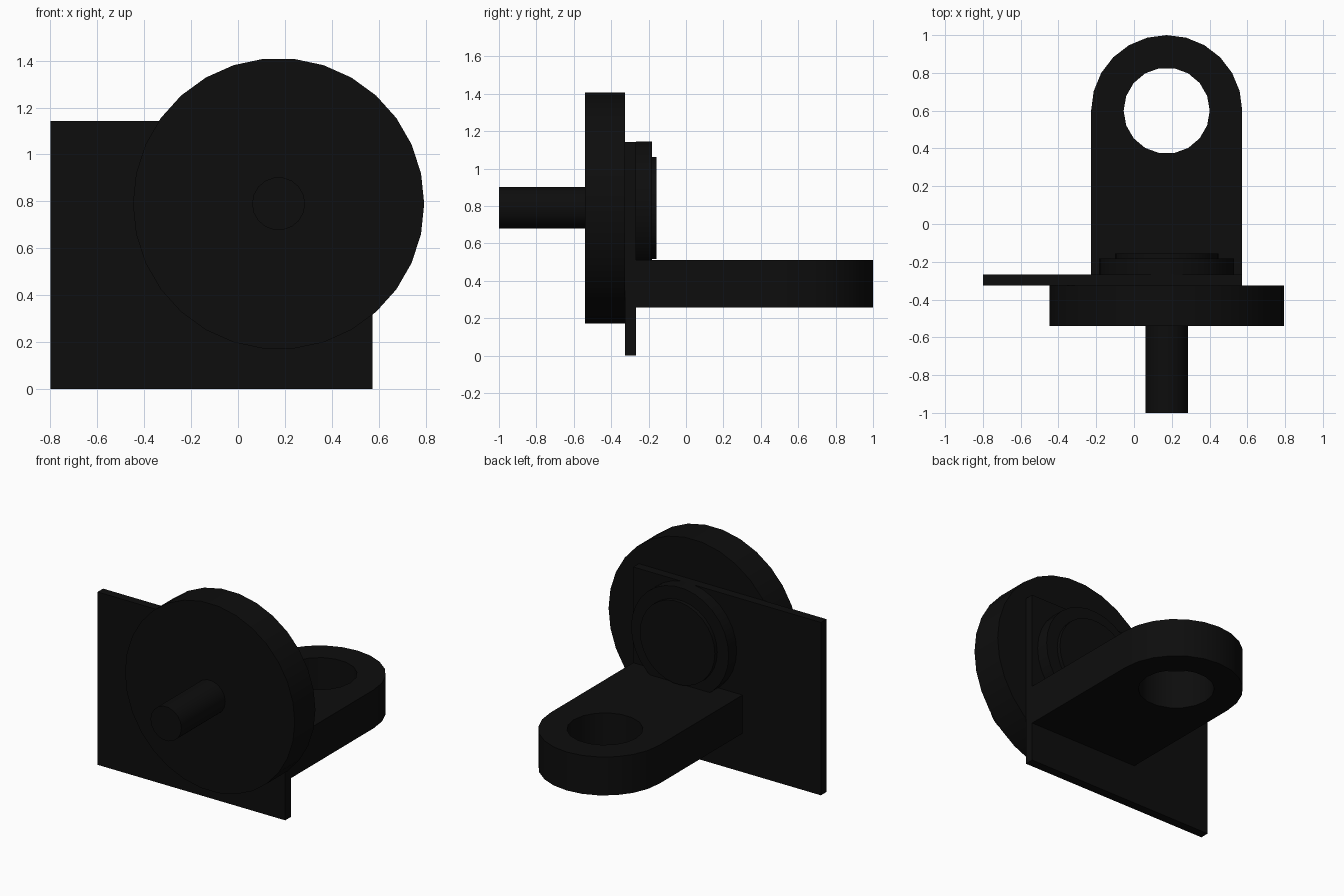
import bpy, bmesh
from math import cos, sin, tau, pi
from mathutils import Vector

if "Cube" in bpy.data.objects:
    bpy.data.objects.remove(bpy.data.objects["Cube"])

black = bpy.data.materials.new("black")
black.diffuse_color = (0.004, 0.004, 0.004, 1)
black.use_nodes = True
black.node_tree.nodes["Principled BSDF"].inputs["Base Color"].default_value = black.diffuse_color


def arc(cx, cy, r, n, sweep=tau):
    """Points on an arc; a full sweep gives a closed ring of n points."""
    count = n if sweep == tau else n + 1
    return [(cx + r * cos(sweep * i / n), cy + r * sin(sweep * i / n)) for i in range(count)]


def prism(name, loops, to_3d, travel):
    """Fill an outline (further loops are holes) and extrude it along travel."""
    bm = bmesh.new()
    for loop in loops:
        vs = [bm.verts.new(to_3d(*p)) for p in loop]
        for a, b in zip(vs, vs[1:] + vs[:1]):
            bm.edges.new((a, b))
    if len(loops) == 1:
        faces = [bm.faces.new(list(bm.verts))]
    else:
        bmesh.ops.triangle_fill(bm, use_beauty=True, edges=bm.edges[:])
        faces = bm.faces[:]
    base = bmesh.ops.duplicate(bm, geom=faces)
    ext = bmesh.ops.extrude_face_region(
        bm, geom=[g for g in base["geom"] if isinstance(g, bmesh.types.BMFace)])
    moved = [g for g in ext["geom"] if isinstance(g, bmesh.types.BMVert)]
    bmesh.ops.translate(bm, verts=moved, vec=Vector(travel))
    bmesh.ops.remove_doubles(bm, verts=bm.verts[:], dist=1e-5)
    bmesh.ops.recalc_face_normals(bm, faces=bm.faces[:])
    mesh = bpy.data.meshes.new(name)
    bm.to_mesh(mesh)
    bm.free()
    mesh.materials.append(black)
    ob = bpy.data.objects.new(name, mesh)
    bpy.context.collection.objects.link(ob)
    bpy.ops.object.select_all(action='DESELECT')
    ob.select_set(True)
    bpy.context.view_layer.objects.active = ob
    bpy.ops.object.shade_smooth_by_angle(angle=pi / 6)
    return ob


def upright(name, outline, y0, y1):
    """Shape drawn in the front view, with depth from y0 to y1."""
    return prism(name, [outline], lambda x, z: (x, y0, z), (0, y1 - y0, 0))


CX, CZ = 0.173, 0.79

# Thin mounting plate
upright("mounting_plate", [(-0.8, 0), (0.573, 0), (0.573, 1.143), (-0.8, 1.143)], -0.325, -0.267)

# Round front disc, its pin, and the stepped boss on the back
upright("front_disc", arc(CX, CZ, 0.621, 30), -0.541, -0.325)
upright("front_pin", arc(CX, CZ, 0.113, 18), -1.0, -0.541)
upright("back_boss", arc(CX, CZ, 0.357, 30), -0.267, -0.183)
upright("boss_cap", arc(CX, CZ, 0.274, 30), -0.183, -0.157)

# Rounded lug with a through hole
outer = [(-0.227, -0.267), (0.573, -0.267)] + arc(CX, 0.6, 0.4, 12, pi)
prism("rear_lug", [outer, arc(CX, 0.6, 0.228, 18)], lambda x, y: (x, y, 0.256), (0, 0, 0.254))
